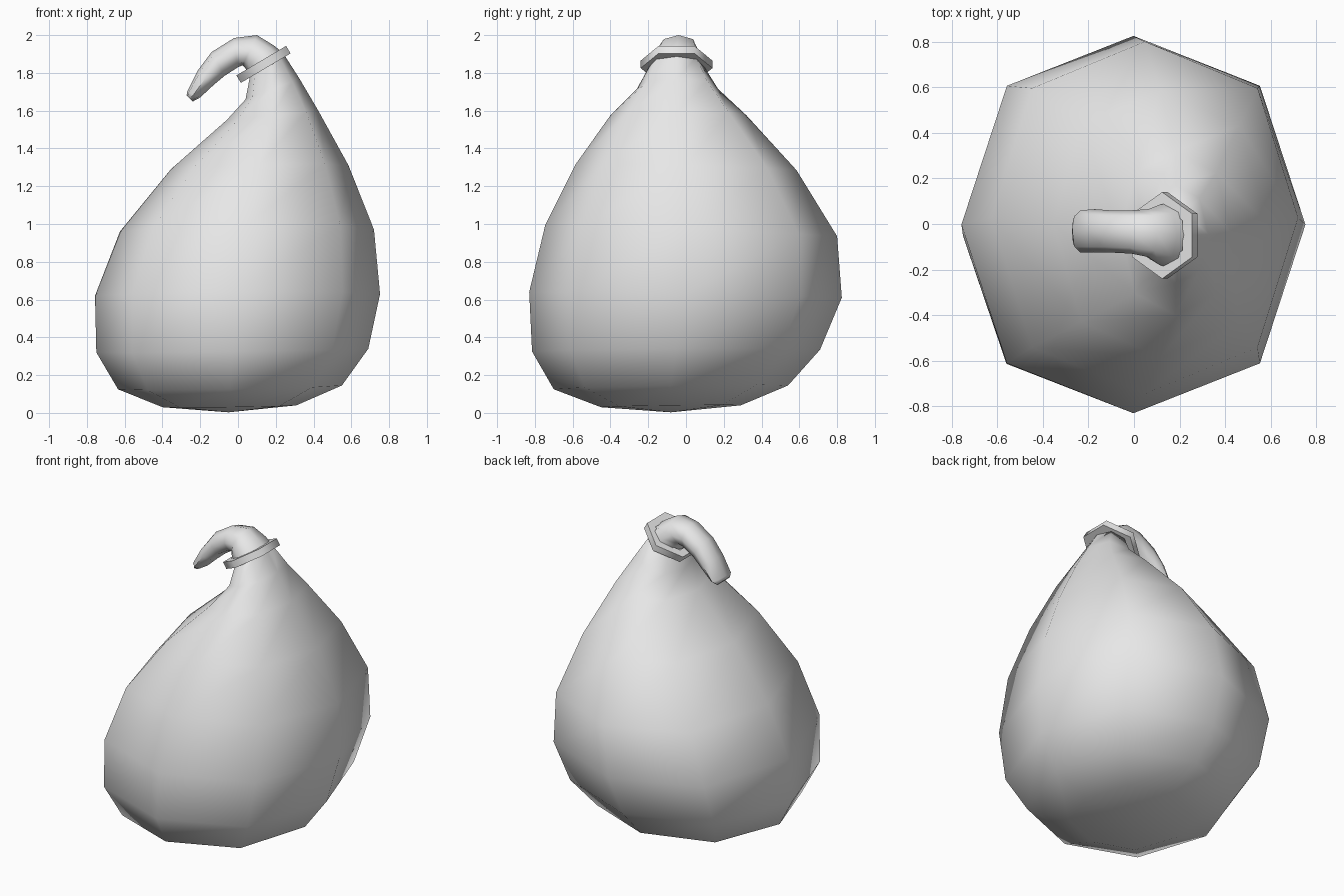
import bpy, bmesh, math
from mathutils import Vector

if "Cube" in bpy.data.objects:
    bpy.data.objects.remove(bpy.data.objects["Cube"])

grey = bpy.data.materials.new("light_grey")
grey.diffuse_color = (0.8, 0.8, 0.8, 1)
grey.use_nodes = True
grey.node_tree.nodes["Principled BSDF"].inputs["Base Color"].default_value = grey.diffuse_color


def finish(bm, name, angle):
    bmesh.ops.recalc_face_normals(bm, faces=bm.faces[:])
    me = bpy.data.meshes.new(name)
    bm.to_mesh(me)
    bm.free()
    me.materials.append(grey)
    ob = bpy.data.objects.new(name, me)
    bpy.context.collection.objects.link(ob)
    bpy.ops.object.select_all(action='DESELECT')
    ob.select_set(True)
    bpy.context.view_layer.objects.active = ob
    bpy.ops.object.shade_smooth_by_angle(angle=math.radians(angle))
    return ob


def loft(name, sections, angle, start=None, end=None, sides=8):
    """Skin rings: (left x, z), (right x, z), front y, back y, y tilt."""
    bm = bmesh.new()
    rings = []
    for (xl, zl), (xr, zr), y0, y1, tilt in sections:
        ring = []
        for i in range(sides):
            a = math.tau * i / sides
            k = 1.04 if i % 2 else 1.0
            c, s = k * math.cos(a), k * math.sin(a)
            ring.append(bm.verts.new(((xl + xr) / 2 + c * (xr - xl) / 2,
                                      (y0 + y1) / 2 + s * (y1 - y0) / 2,
                                      (zl + zr) / 2 + c * (zr - zl) / 2 + s * tilt)))
        rings.append(ring)
    for a, b in zip(rings, rings[1:]):
        for i in range(sides):
            j = (i + 1) % sides
            bm.faces.new((a[i], a[j], b[j], b[i]))
    # Close each end with a fan to a pole, or a flat cap
    for ring, pole in ((rings[0], start), (rings[-1], end)):
        if pole:
            p = bm.verts.new(pole)
            for i in range(sides):
                bm.faces.new((ring[i], ring[(i + 1) % sides], p))
        else:
            bm.faces.new(ring)
    return finish(bm, name, angle)


# Bulging sack that leans into a narrow neck
loft("sack_body", [
    ((-0.40, 0.03), (0.31, 0.04), -0.45, 0.29, 0.005),
    ((-0.635, 0.125), (0.55, 0.145), -0.70, 0.54, 0.01),
    ((-0.75, 0.32), (0.69, 0.34), -0.815, 0.71, 0.005),
    ((-0.757, 0.62), (0.752, 0.63), -0.83, 0.825, -0.015),
    ((-0.625, 0.96), (0.72, 0.97), -0.745, 0.80, -0.03),
    ((-0.355, 1.29), (0.585, 1.31), -0.585, 0.585, -0.015),
    ((-0.06, 1.55), (0.425, 1.60), -0.40, 0.32, 0.0),
    ((0.04, 1.66), (0.325, 1.77), -0.26, 0.17, 0.0),
    ((0.065, 1.79), (0.245, 1.895), -0.19, 0.09, 0.0),
], 70, start=(-0.05, -0.08, 0.003))

# Gathered end of the sack, curling over to the left
loft("curled_tip", [
    ((0.06, 1.79), (0.245, 1.90), -0.19, 0.09, 0),
    ((0.035, 1.83), (0.19, 1.945), -0.18, 0.085, 0),
    ((0.025, 1.84), (0.10, 2.00), -0.145, 0.065, 0),
    ((0.0, 1.83), (-0.02, 1.985), -0.13, 0.06, 0),
    ((-0.07, 1.785), (-0.14, 1.91), -0.125, 0.06, 0),
    ((-0.13, 1.735), (-0.215, 1.81), -0.125, 0.065, 0),
    ((-0.20, 1.67), (-0.27, 1.70), -0.125, 0.06, 0),
    ((-0.24, 1.648), (-0.272, 1.68), -0.10, 0.035, 0),
], 70)

# Tilted six-sided tie around the neck
bm = bmesh.new()
centre = Vector((0.135, -0.05, 1.845))
u = Vector((0.86, 0, 0.51))
n = Vector((-0.51, 0, 0.86))
loops = []
for h, r in ((-0.023, 0.13), (-0.023, 0.19), (0.023, 0.19), (0.023, 0.13)):
    loop = []
    for i in range(6):
        a = math.tau * i / 6
        co = centre + n * h + u * (0.93 * r * math.sin(a))
        co.y += r * math.cos(a)
        loop.append(bm.verts.new(co))
    loops.append(loop)
for a, b in zip(loops, loops[1:] + loops[:1]):
    for i in range(6):
        j = (i + 1) % 6
        bm.faces.new((a[i], a[j], b[j], b[i]))
finish(bm, "neck_tie", 65)
